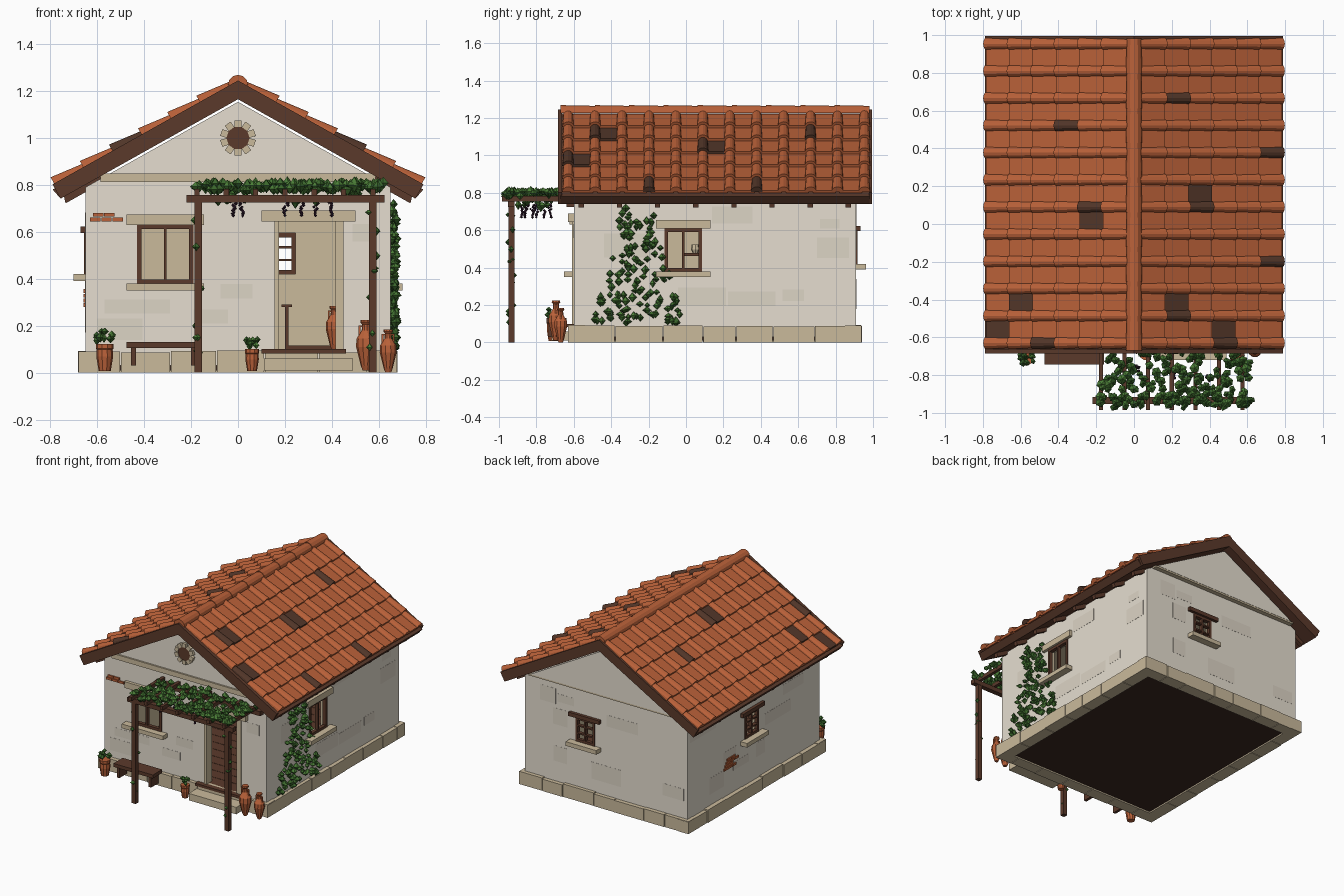
import bpy, bmesh, math, random
from mathutils import Matrix, Vector

random.seed(4)
if "Cube" in bpy.data.objects:
    bpy.data.objects.remove(bpy.data.objects["Cube"])


def material(name, *rgb):
    m = bpy.data.materials.new(name)
    m.use_nodes = True
    m.diffuse_color = (*rgb, 1)
    m.node_tree.nodes["Principled BSDF"].inputs["Base Color"].default_value = (*rgb, 1)
    return m


TILE = material("terracotta", .49, .12, .041)
DARK = material("weathered tile", .085, .037, .022)
PLASTER = material("plaster", .79, .73, .63)
WORN = material("worn plaster", .72, .66, .56)
STONE = material("limestone", .59, .49, .33)
WOOD = material("dark wood", .105, .042, .024)
EARTH = material("dark earth", .042, .02, .014)
LEAF = material("leaf green", .07, .21, .038)
DEEP = material("deep green", .045, .14, .026)
GRAPE = material("grape", .04, .014, .035)
ID = Matrix.Identity(4)


def finish(bm, name, *mats):
    bmesh.ops.recalc_face_normals(bm, faces=bm.faces)
    mesh = bpy.data.meshes.new(name)
    bm.to_mesh(mesh)
    bm.free()
    for m in mats:
        mesh.materials.append(m)
    ob = bpy.data.objects.new(name, mesh)
    bpy.context.collection.objects.link(ob)
    return ob


def boxes(name, mat, spans, M=ID):
    """One object made of boxes given as x0, x1, y0, y1, z0, z1."""
    bm = bmesh.new()
    for x0, x1, y0, y1, z0, z1 in spans:
        T = Matrix.Translation(((x0 + x1) / 2, (y0 + y1) / 2, (z0 + z1) / 2))
        S = Matrix.Diagonal((x1 - x0, y1 - y0, z1 - z0, 1))
        bmesh.ops.create_cube(bm, size=1, matrix=M @ T @ S)
    return finish(bm, name, mat)


def prism(name, mat, outline, y0, y1):
    """An x-z outline swept along y."""
    bm = bmesh.new()
    face = bm.faces.new([bm.verts.new((x, y0, z)) for x, z in outline])
    ext = bmesh.ops.extrude_face_region(bm, geom=[face])["geom"]
    bmesh.ops.translate(bm, vec=(0, y1 - y0, 0), verts=[v for v in ext if isinstance(v, bmesh.types.BMVert)])
    return finish(bm, name, mat)


def lathe(name, mat, profile, loc, scale=1, n=10):
    bm = bmesh.new()
    rings = [[bm.verts.new(Vector(loc) + scale * Vector((r * math.cos(a), r * math.sin(a), z)))
              for a in (math.tau * i / n for i in range(n))] for r, z in profile]
    for a, b in zip(rings, rings[1:]):
        for i in range(n):
            bm.faces.new((a[i], a[(i + 1) % n], b[(i + 1) % n], b[i]))
    bm.faces.new(rings[0])
    bm.faces.new(rings[-1])
    return finish(bm, name, mat)


def blobs(name, points, size, *mats):
    """Faceted leaf or berry lumps."""
    bm = bmesh.new()
    for p in points:
        s = [size * random.uniform(.7, 1.25) for _ in range(3)]
        R = Matrix.Rotation(random.uniform(0, 6), 4, "Z")
        g = bmesh.ops.create_uvsphere(bm, u_segments=5, v_segments=2, radius=1,
                                      matrix=Matrix.Translation(p) @ R @ Matrix.Diagonal((*s, 1)))
        k = random.randrange(len(mats))
        for f in {f for v in g["verts"] for f in v.link_faces}:
            f.material_index = k
    return finish(bm, name, *mats)


# Wall frames: local x runs along the wall, local -y points outward
WALLS = {"front": (0, .60, -.65, .65), "right": (90, .65, -.60, .91),
         "back": (180, .91, -.65, .65), "left": (-90, .65, -.91, .60)}
FRAME = {k: Matrix.Rotation(math.radians(w[0]), 4, "Z") for k, w in WALLS.items()}
WINDOWS = {"front": (-.43, -.19, .38, .63), "right": (-.115, .085, .38, .61),
           "back": (-.245, -.09, .42, .595), "left": (-.26, -.1, .42, .595)}
DOOR = (.175, .415, .1, .645)

# Hollow plastered walls with real openings
SLOPE, RIDGE = .56, 1.245
walls = prism("walls", PLASTER, [(-.65, .03), (.65, .03), (.65, .79), (0, 1.154), (-.65, .79)], -.60, .91)
walls.data.materials.append(STONE)
cutters = [boxes("room_cutter", PLASTER, [(-.6, .6, -.55, .86, .08, .77)])]
for side, (u0, u1, z0, z1) in [*WINDOWS.items(), ("front", DOOR)]:
    d = WALLS[side][1]
    cutters.append(boxes("opening_cutter", PLASTER, [(u0, u1, -d - .1, -d + .1, z0, z1)], FRAME[side]))
for c in cutters:
    c.hide_render = True
    mod = walls.modifiers.new("cut", "BOOLEAN")
    mod.operation, mod.solver, mod.object = "DIFFERENCE", "EXACT", c
cut = bpy.data.meshes.new_from_object(walls.evaluated_get(bpy.context.evaluated_depsgraph_get()))
walls.modifiers.clear()
walls.data = cut
for c in cutters:
    bpy.data.objects.remove(c)
for p in cut.polygons:
    x, y, z = p.center
    p.material_index = int(abs(x) < .645 and -.595 < y < .905 and .05 < z < .78)

# Worn plaster patches on each wall
for side, (ang, d, a, b) in WALLS.items():
    holes = [WINDOWS[side]] + ([DOOR] if side == "front" else [])
    patches = []
    for _ in range(60):
        w, h = random.uniform(.1, .3), random.uniform(.05, .13)
        u, z = random.uniform(a + .02, b - w - .02), random.uniform(.12, .76 - h)
        near = [(o[0] - .05, o[1] + .05, o[2] - .05, o[3] + .06) for o in holes]
        near += [(q[0], q[1], q[4], q[5]) for q in patches]
        if len(patches) < 7 and all(u > o[1] or u + w < o[0] or z > o[3] or z + h < o[2] for o in near):
            patches.append((u, u + w, -d - .001, -d + .005, z, z + h))
    boxes(side + "_plaster_patches", WORN, patches, FRAME[side])

# Stone plinth blocks, floor and underside
for side, (ang, d, a, b) in WALLS.items():
    u, end, spans = a - .03, b + .03, []
    while u < end - .01:
        w = random.uniform(.16, .26)
        w = end - u if end - u - w < .1 else w
        out = d + random.uniform(.024, .032)
        spans.append((u, u + w - .004, -out, -d + .06, 0, random.uniform(.085, .095)))
        u += w
    boxes(side + "_plinth", STONE, spans, FRAME[side])
boxes("underside", EARTH, [(-.64, .64, -.59, .9, .01, .06)])
boxes("floor_boards", WOOD, [(-.6, .6, -.58 + i * .09, -.493 + i * .09, .06, .1) for i in range(16)])

# Windows: timber grid, lintel and sill
for side, (u0, u1, z0, z1) in WINDOWS.items():
    d, small, m = WALLS[side][1], side in ("back", "left"), (WINDOWS[side][0] + WINDOWS[side][1]) / 2
    y0, y1, t = -d - .006, -d + .02, .018
    bars = [(u0, u0 + t, y0, y1, z0, z1), (u1 - t, u1, y0, y1, z0, z1), (u0, u1, y0, y1, z0, z0 + t),
            (u0, u1, y0, y1, z1 - t, z1), (m - .006, m + .006, y0, y1, z0, z1)]
    if small:
        bars += [(u0, u1, y0, y1, z - .005, z + .005) for z in (z0 + .06, z1 - .06)]
    boxes(side + "_window_frame", WOOD, bars, FRAME[side])
    boxes(side + "_window_lintel", WOOD if small else STONE,
          [(u0 - .045, u1 + .045, -d - .022, -d + .01, z1, z1 + (.028 if small else .045))], FRAME[side])
    boxes(side + "_window_sill", STONE, [(u0 - .045, u1 + .045, -d - .052, -d + .01, z0 - .03, z0)], FRAME[side])

# Doorway, step, threshold and furniture inside
boxes("door_surround", STONE, [(.155, .175, -.61, -.55, .09, .645), (.415, .45, -.61, -.55, .09, .645),
                               (.1, .5, -.63, -.59, .645, .69)])
boxes("front_step", STONE, [(.11, .49, -.72, -.62, .01, .06)])
boxes("threshold", WOOD, [(.1, .46, -.637, -.56, .082, .1)])
boxes("bed", WOOD, [(.2, .215, -.2, .1, .1, .28), (.185, .23, -.2, .1, .28, .29), (.2, .5, -.2, .1, .1, .115)])
boxes("wall_shelf", WOOD, [(-.6, -.5, -.01, .09, .462, .478)])
lathe("shelf_cup", STONE, [(.014, 0), (.024, .02), (.02, .045)], (-.55, .05, .478), n=8)

# Gable trim: front string course, projecting back gable and round vent
boxes("string_course", STONE, [(-.585, .585, -.612, -.59, .812, .848)])
prism("back_gable", PLASTER, [(-.585, .822), (.585, .822), (0, 1.15)], .9, .945)
boxes("back_gable_soffit", STONE, [(-.6, .6, .9, .943, .81, .822)])
bm = bmesh.new()
V = Matrix.Translation((0, -.605, 1)) @ Matrix.Rotation(math.pi / 2, 4, "X")
bmesh.ops.create_cone(bm, cap_ends=True, segments=20, radius1=.05, radius2=.05, depth=.02, matrix=V)
finish(bm, "gable_vent", WOOD)
bm = bmesh.new()
for i in range(10):
    R = Matrix.Rotation(math.tau * (i + .5) / 10, 4, "Z")
    bmesh.ops.create_cube(bm, size=1, matrix=V @ R @ Matrix.Translation((.061, 0, 0)) @ Matrix.Diagonal((.028, .03, .03, 1)))
finish(bm, "vent_ring", STONE)

# Roof deck between bargeboards, and rafter tails
E = .79
roof_z = lambda x: RIDGE - SLOPE * x


def chevron(name, drop, y0, y1):
    prism(name, WOOD, [(-E, roof_z(E) - drop), (0, RIDGE - drop), (E, roof_z(E) - drop), (E - .034, roof_z(E) - .061),
                       (0, RIDGE - .08), (-E + .034, roof_z(E) - .061)], y0, y1)


chevron("roof_deck", .022, -.67, .98)
chevron("front_bargeboard", 0, -.685, -.662)
chevron("back_bargeboard", 0, .978, .995)
for s in (-1, 1):
    for i in range(8):
        y = -.56 + i * .204
        prism("rafter_tail", WOOD, [(s * x, roof_z(x) - o) for x, o in
                                    ((.57, .06), (.745, .06), (.735, .112), (.57, .112))], y - .014, y + .014)


def half_tube(bm, M, length, r0, r1, lift0, lift1, mi):
    """Closed tapered half-round tile; local x runs from the wide to the narrow end."""
    ends = [[bm.verts.new(M @ Vector((x, r * math.cos(a), w + r * math.sin(a))))
             for a in (math.pi * i / 6 for i in range(7))] for x, r, w in ((0, r0, lift0), (length, r1, lift1))]
    faces = [bm.faces.new(ends[0]), bm.faces.new(ends[1])]
    for i in range(7):
        j = (i + 1) % 7
        faces.append(bm.faces.new((ends[0][i], ends[0][j], ends[1][j], ends[1][i])))
    for f in faces:
        f.material_index = mi


# Roof tiles: flat pans under rows of half-round covers, a few weathered
DARK_COVERS = {1: {(9, 4), (7, 0), (5, 3), (3, 0), (1, 4), (0, 2)}, -1: {(8, 3), (5, 4), (0, 2)}}
DARK_PANS = {1: {(5, 3), (1, 4), (0, 2)}, -1: {(4, 4), (1, 1), (0, 0)}}
STEP, ROW = .1242, .144
ang = math.atan(SLOPE)
bm = bmesh.new()
for s in (-1, 1):
    for k in range(6):
        x = .776 - k * STEP
        turn = Matrix.Rotation(0 if s < 0 else math.pi, 4, "Z") @ Matrix.Rotation(-ang, 4, "Y")
        length = STEP / math.cos(ang) * 1.08
        for j in range(12):
            y = -.63 + j * ROW
            M = Matrix.Translation((s * x, y, roof_z(x) - .018)) @ turn
            half_tube(bm, M, length, .032, .026, .014, .003, int((j, k) in DARK_COVERS[s]))
            if j < 11:
                T = Matrix.Translation((s * x, y + ROW / 2, roof_z(x) - .018)) @ turn
                T = T @ Matrix.Rotation(.1, 4, "Y") @ Matrix.Translation((length / 2, 0, .014))
                g = bmesh.ops.create_cube(bm, size=1, matrix=T @ Matrix.Diagonal((length, .12, .016, 1)))
                for f in {f for v in g["verts"] for f in v.link_faces}:
                    f.material_index = int((j, k) in DARK_PANS[s])
finish(bm, "roof_tiles", TILE, DARK)
bm = bmesh.new()
for i in range(9):
    M = Matrix.Translation((0, -.67 + i * .183, 1.226)) @ Matrix.Rotation(math.pi / 2, 4, "Z")
    half_tube(bm, M, .188, .043, .039, 0, 0, 0)
finish(bm, "ridge_tiles", TILE)

# Pergola
boxes("pergola_posts", WOOD, [(x - .016, x + .016, -.95, -.918, 0, .73) for x in (-.17, .575)])
boxes("pergola_beams", WOOD, [(-.22, .625, -.952, -.916, .725, .757), (-.22, .625, -.64, -.6, .725, .757)])
boxes("pergola_rafters", WOOD, [(x - .011, x + .011, -.985, -.6, .755, .782)
                                for x in (-.175 + i * .125 for i in range(7))])
U = random.uniform
vine = [(U(-.19, .61), U(-.96, -.63), U(.778, .81)) for _ in range(150)]
vine += [(U(-.2, .62), U(-.97, -.9), U(.775, .81)) for _ in range(50)]
vine += [(U(-.15, .55), U(-.9, -.7), U(.72, .77)) for _ in range(12)]
blobs("pergola_vine", vine, .024, LEAF, DEEP)
blobs("post_vines", [(x + U(-.02, .02), -.935 + U(-.02, .02), U(.08, .7)) for x in (-.17, .575) for _ in range(9)],
      .015, LEAF, DEEP)
bunches = [(-.02, -.86), (.02, -.76), (.2, -.8), (.27, -.88), (.33, -.72), (.4, -.82)]
blobs("grapes", [(x + U(-.02, .02) * t, y + U(-.02, .02) * t, .67 + .065 * t)
                 for x, y in bunches for t in (i / 9 for i in range(10))], .009, GRAPE)

# Ivy climbing the right wall
ivy = []
for _ in range(150):
    z = .1 + .62 * random.random() ** 1.4
    spread = .24 - .24 * (z - .1)
    ivy.append((U(.655, .675), -.26 + U(-1, 1) * spread, z))
blobs("wall_ivy", ivy, .021, LEAF, DEEP)

# Bench
boxes("bench", WOOD, [(-.475, -.16, -.745, -.64, .105, .13), (-.455, -.435, -.735, -.65, .03, .105),
                      (-.2, -.18, -.735, -.65, .03, .105)])

# Flower pots and tall jars
POT = [(.026, 0), (.036, .06), (.034, .09), (.038, .095), (.038, .115), (.03, .115)]
JAR = [(.014, 0), (.022, .02), (.042, .1), (.04, .135), (.018, .17), (.016, .195), (.024, .205), (.022, .215)]
for x, y, k in ((-.568, -.71, 1), (.06, -.69, .8)):
    lathe("flower_pot", TILE, POT, (x, y, .008), k)
    blobs("pot_plant", [(x + U(-.035, .035) * k, y + U(-.03, .03) * k, .012 + U(.12, .165) * k)
                        for _ in range(12)], .018 * k, LEAF, DEEP)
for x, y, z, k in ((.545, -.695, .01, 1), (.64, -.67, 0, .86), (.41, -.4, .1, .86)):
    lathe("jar", TILE, JAR, (x, y, z), k)
    boxes("jar_handles", TILE, [(s * .028 - .004, s * .028 + .004, -.005, .005, .13, .192) for s in (-1, 1)]
          + [(-.03, .03, -.005, .005, .184, .192)], Matrix.Translation((x, y, z)) @ Matrix.Scale(k, 4))

# Bare brick patches
for side, u, z in (("front", -.56, .645), ("left", -.43, .28)):
    d = WALLS[side][1]
    boxes(side + "_bare_bricks", TILE, [
        (u - .07 + i * .048 + r * .012, u - .026 + i * .048 + r * .012, -d - .008, -d + .01, z + r * .02, z + r * .02 + .016)
        for r in range(2 if side == "front" else 4) for i in range(3 - r % 2)], FRAME[side])
